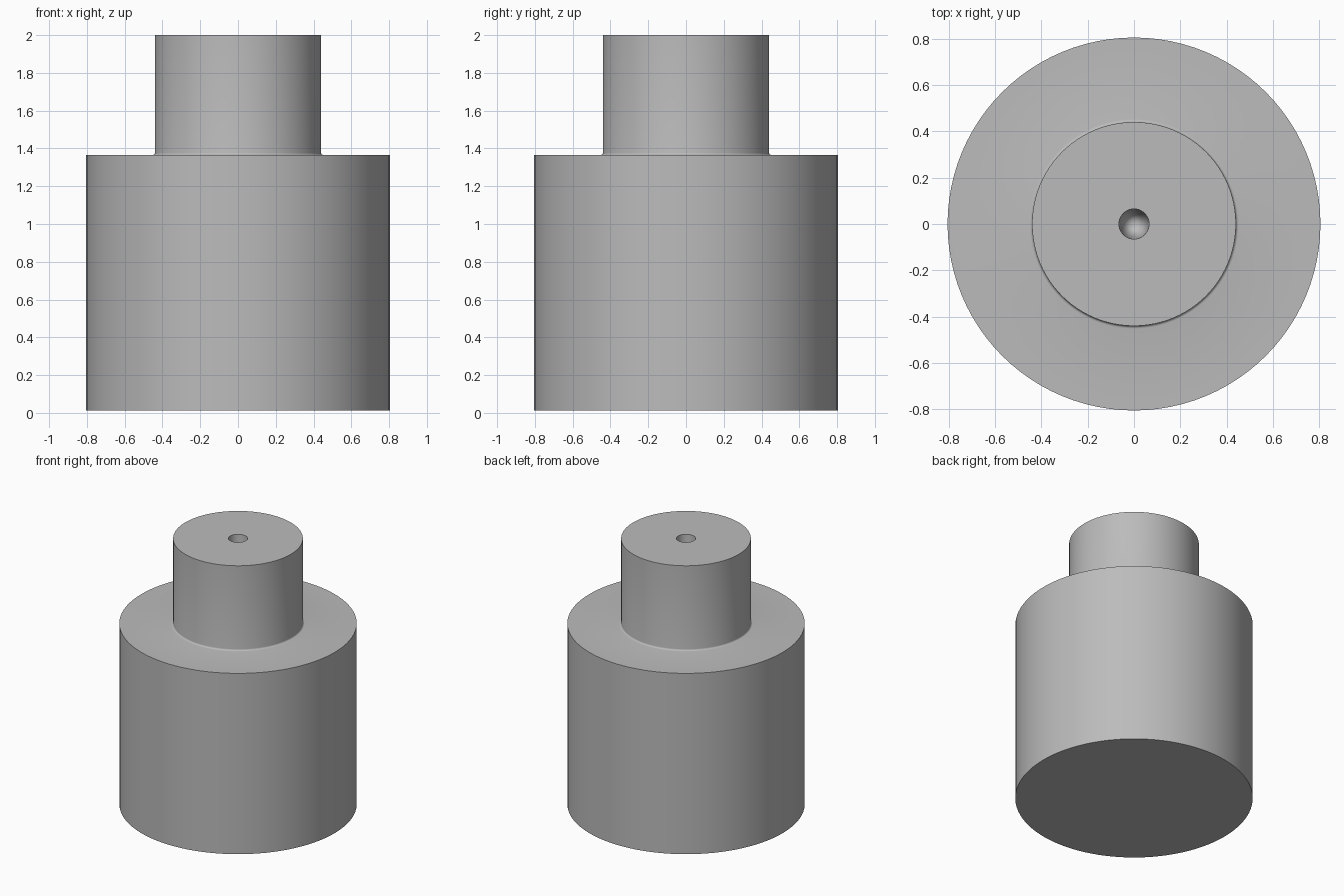
import bpy
import bmesh
import math

cube = bpy.data.objects.get("Cube")
if cube:
    bpy.data.objects.remove(cube, do_unlink=True)

SEGMENTS = 96
BODY_R, NECK_R, HOLE_R = 0.805, 0.44, 0.065
BASE_Z, SHOULDER_Z, TOP_Z = 0.012, 1.365, 2.0
FILLET = 0.012

# Plain grey metal
grey = bpy.data.materials.new("grey_metal")
grey.use_nodes = True
colour = (0.5, 0.5, 0.5, 1.0)
grey.diffuse_color = colour
grey.node_tree.nodes["Principled BSDF"].inputs["Base Color"].default_value = colour

# Half profile: base, body wall, shoulder, fillet, neck wall, top, tapered centre hole
profile = [(0, BASE_Z), (BODY_R, BASE_Z), (BODY_R, SHOULDER_Z)]
for i in range(5):
    a = math.radians(90) * i / 4
    profile.append((NECK_R + FILLET * (1 - math.sin(a)),
                    SHOULDER_Z + FILLET * (1 - math.cos(a))))
profile += [(NECK_R, TOP_Z), (HOLE_R, TOP_Z), (0, 0)]

# Spin the profile around the vertical axis
bm = bmesh.new()
verts = [bm.verts.new((r, 0, z)) for r, z in profile]
edges = [bm.edges.new(pair) for pair in zip(verts, verts[1:])]
bmesh.ops.spin(bm, geom=verts + edges, cent=(0, 0, 0), axis=(0, 0, 1),
               angle=math.tau, steps=SEGMENTS, use_merge=True)
bmesh.ops.remove_doubles(bm, verts=bm.verts, dist=0.0001)
bmesh.ops.recalc_face_normals(bm, faces=bm.faces)

# The base must face down
base = min(bm.faces, key=lambda f: abs(f.calc_center_median().z - BASE_Z))
if base.normal.z > 0:
    bmesh.ops.reverse_faces(bm, faces=bm.faces)

mesh = bpy.data.meshes.new("stepped_shaft")
bm.to_mesh(mesh)
bm.free()
mesh.materials.append(grey)
shaft = bpy.data.objects.new("stepped_shaft", mesh)
bpy.context.collection.objects.link(shaft)

# Smooth round walls with crisp rims
bpy.ops.object.select_all(action="DESELECT")
shaft.select_set(True)
bpy.context.view_layer.objects.active = shaft
bpy.ops.object.shade_smooth_by_angle(angle=math.radians(30))
